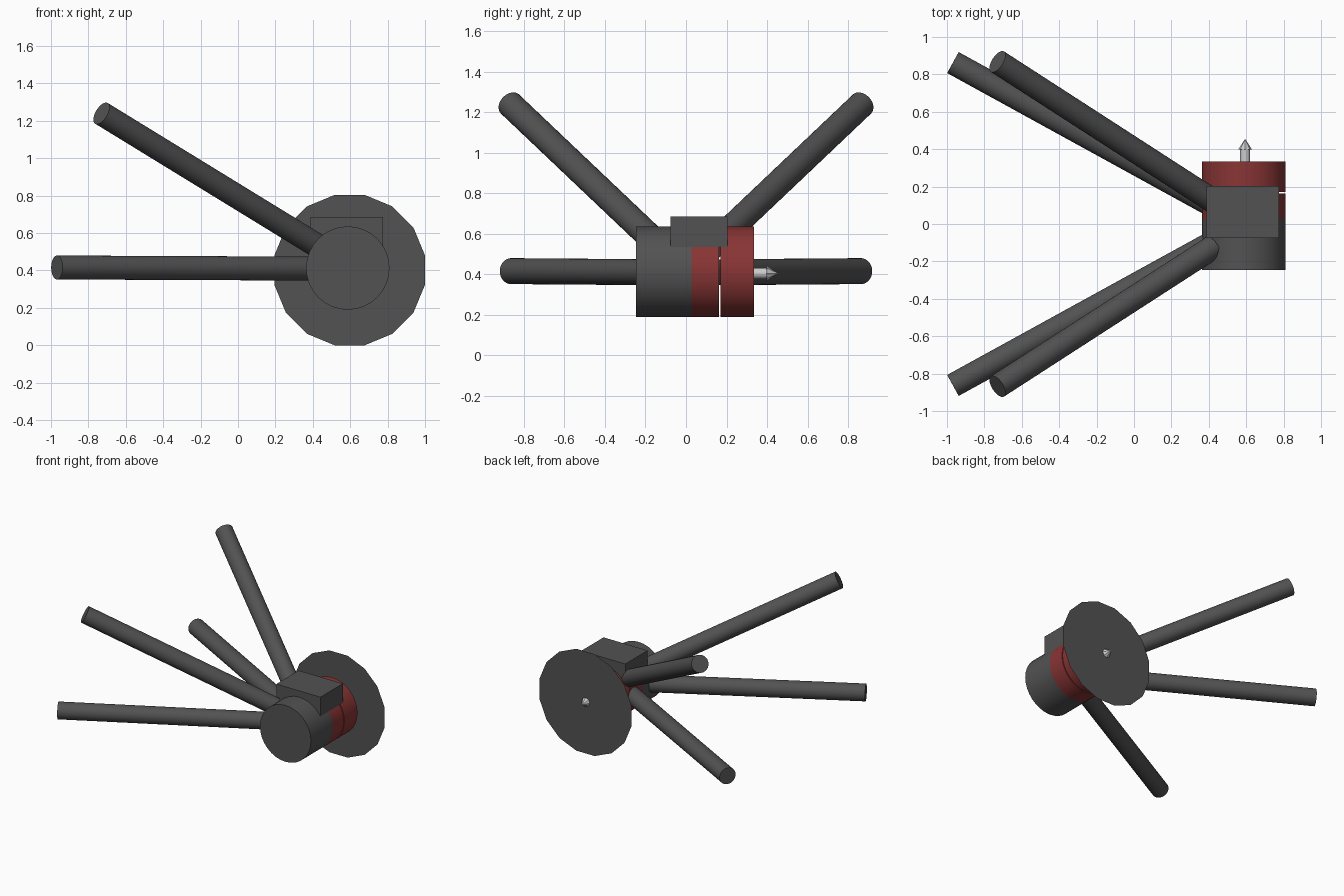
import bpy, math
from mathutils import Vector

if "Cube" in bpy.data.objects:
    bpy.data.objects.remove(bpy.data.objects["Cube"])


def material(name, colour):
    m = bpy.data.materials.new(name)
    m.diffuse_color = (*colour, 1)
    m.use_nodes = True
    m.node_tree.nodes["Principled BSDF"].inputs["Base Color"].default_value = m.diffuse_color
    return m


DARK = material("dark_grey", (0.085, 0.085, 0.085))
RED = material("dark_red", (0.25, 0.035, 0.035))


def finish(name, mat, smooth=True):
    o = bpy.context.object
    o.name = name
    if mat:
        o.data.materials.append(mat)
    if smooth:
        bpy.ops.object.shade_smooth_by_angle(angle=math.radians(35))
    return o


def rod(name, a, b, r1, mat=None, r2=None, sides=32):
    a, b = Vector(a), Vector(b)
    d = b - a
    bpy.ops.mesh.primitive_cone_add(
        vertices=sides, radius1=r1, radius2=r1 if r2 is None else r2, depth=d.length,
        location=(a + b) / 2, rotation=d.to_track_quat('Z', 'Y').to_euler())
    return finish(name, mat)


# Hub drums along y
X, Z = 0.587, 0.413
for name, y0, y1, mat in (("rear_drum", -0.246, 0.027, DARK),
                          ("inner_red_drum", 0.027, 0.163, RED),
                          ("outer_red_drum", 0.17, 0.335, RED)):
    rod(name, (X, y0, Z), (X, y1, Z), 0.223, mat)

# Axle with pointed tip
rod("axle", (0.594, 0.33, 0.405), (0.594, 0.40, 0.405), 0.027, sides=16)
rod("axle_tip", (0.594, 0.397, 0.405), (0.594, 0.455, 0.405), 0.038, r2=0, sides=8)

# Thin blade disc
bpy.ops.mesh.primitive_circle_add(
    vertices=16, radius=0.41, fill_type='NGON', location=(0.597, 0.402, 0.402),
    rotation=(-math.pi / 2, math.radians(11.25), 0))
disc = finish("blade_disc", DARK, False)
# turn so that flats face up, down and sideways
disc.rotation_euler = (-math.pi / 2, 0, 0)
for v in disc.data.vertices:
    a = math.radians(11.25 + 22.5 * v.index)
    v.co = (0.41 * math.cos(a), 0.41 * math.sin(a), 0)

# Box on top of the hub
bpy.ops.mesh.primitive_cube_add(size=1, location=(0.581, 0.064, 0.61))
bpy.context.object.scale = (0.386, 0.28, 0.152)
finish("top_box", DARK, False)

# Four splayed arms
for side, s in (("front", -1), ("back", 1)):
    rod(side + "_lower_arm", (0.42, s * 0.10, 0.41), (-0.968, s * 0.863, 0.416), 0.064, DARK)
    rod(side + "_upper_arm", (0.42, s * 0.125, 0.535), (-0.73, s * 0.868, 1.24), 0.065, DARK)
